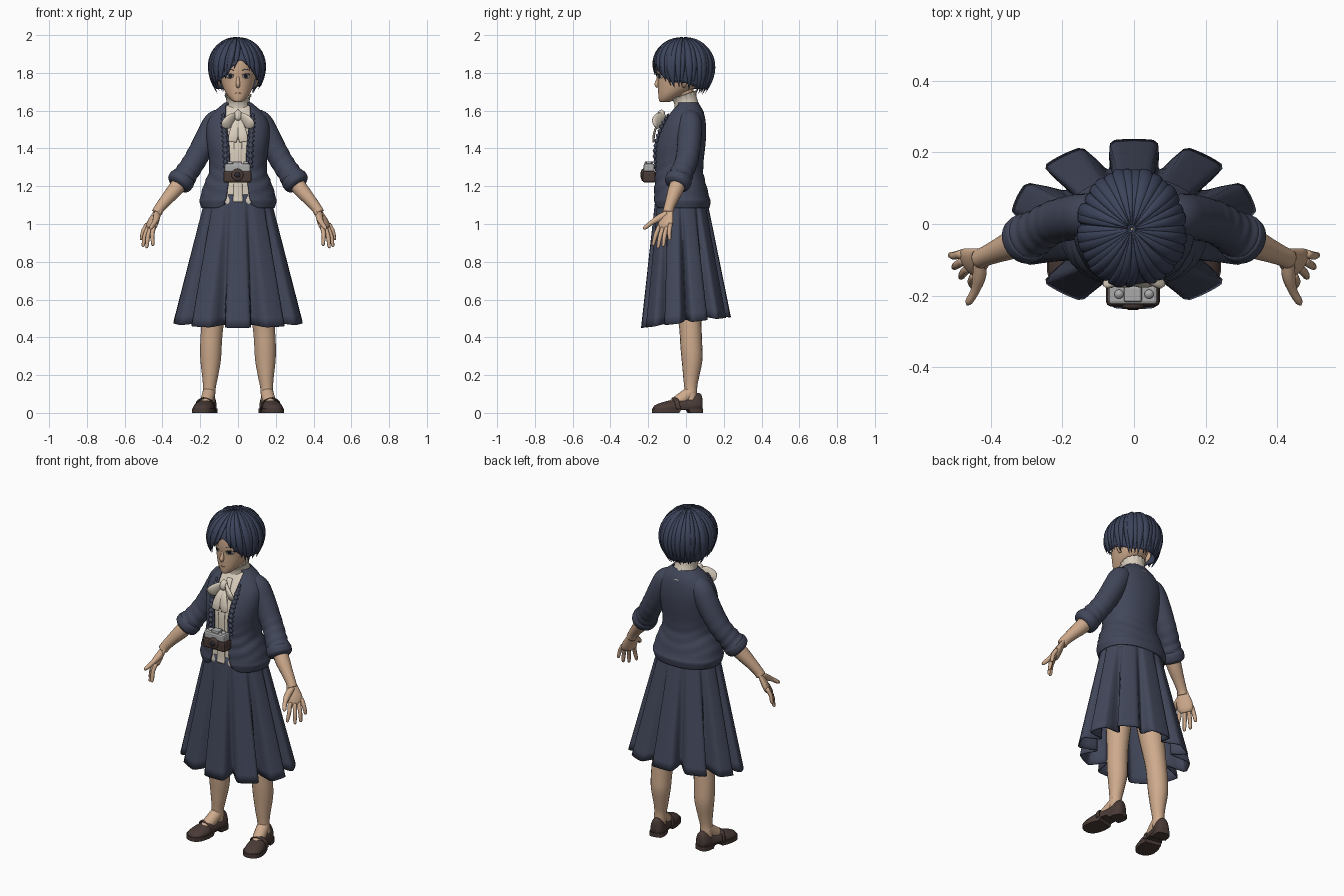
import bpy, bmesh, math, random
from mathutils import Vector
from mathutils.bvhtree import BVHTree

if "Cube" in bpy.data.objects:
    bpy.data.objects.remove(bpy.data.objects["Cube"])

random.seed(4)
PI = math.pi


def material(name, r, g, b):
    m = bpy.data.materials.new(name)
    m.diffuse_color = (r, g, b, 1)
    m.use_nodes = True
    m.node_tree.nodes["Principled BSDF"].inputs["Base Color"].default_value = m.diffuse_color
    return m


NAVY = material("navy cloth", .054, .063, .102)
HAIR = material("blue black hair", .046, .058, .105)
SKIN = material("skin", .62, .405, .265)
CREAM = material("cream cloth", .70, .62, .51)
BROWN = material("brown leather", .068, .044, .038)
DARK = material("dark", .025, .022, .03)
SILVER = material("silver metal", .40, .40, .40)
WHITE = material("eye white", .75, .74, .72)
LIP = material("lip", .42, .2, .15)


def finish(name, bm, mat, smooth=True, mirror=False, solid=0):
    bmesh.ops.recalc_face_normals(bm, faces=bm.faces)
    me = bpy.data.meshes.new(name)
    bm.to_mesh(me)
    bm.free()
    me.materials.append(mat)
    if smooth:
        me.shade_smooth()
    ob = bpy.data.objects.new(name, me)
    bpy.context.collection.objects.link(ob)
    if solid:
        mod = ob.modifiers.new("thickness", 'SOLIDIFY')
        mod.thickness, mod.offset = solid, 0
    if mirror:
        mod = ob.modifiers.new("mirror", 'MIRROR')
        mod.use_mirror_merge = False
    return ob


def grid(name, f, nu, nv, mat, closed=True, caps=True, bm=None, **kw):
    """Surface f(u, v); u runs around, v runs along. A given bm is only added to."""
    own = bm is None
    bm = bm or bmesh.new()
    rows = [[bm.verts.new(f(i / (nu if closed else nu - 1), j / (nv - 1))) for i in range(nu)]
            for j in range(nv)]
    for a, b in zip(rows, rows[1:]):
        for i in range(nu if closed else nu - 1):
            k = (i + 1) % nu
            bm.faces.new((a[i], a[k], b[k], b[i]))
    if closed and caps:
        bm.faces.new(rows[0])
        bm.faces.new(rows[-1])
    return finish(name, bm, mat, **kw) if own else None


def spline(rows, t):
    """Catmull-Rom through the rows of numbers."""
    n = len(rows) - 1
    x = min(max(t, 0), 1) * n
    i = min(int(x), n - 1)
    x -= i
    p = [rows[min(max(i + k, 0), n)] for k in (-1, 0, 1, 2)]
    return [.5 * (2 * b + (c - a) * x + (2 * a - 5 * b + 4 * c - d) * x * x
                  + (3 * b - a - 3 * c + d) * x ** 3) for a, b, c, d in zip(*p)]


def loft(name, rows, mat, side=(0, 1, 0), flat=1, sides=14, steps=14, ripple=None, **kw):
    """Tube through rows (x, y, z, radius); flat scales the second radius."""
    def f(u, v):
        r = spline(rows, v)
        t = (Vector(spline(rows, v + .02)[:3]) - Vector(spline(rows, v - .02)[:3])).normalized()
        s = Vector(side)
        s = (s - t * s.dot(t)).normalized()
        a = 2 * PI * u
        k = max(r[3], .001) * (1 + (ripple(u, v) if ripple else 0))
        return Vector(r[:3]) + s * k * math.cos(a) + t.cross(s) * k * flat * math.sin(a)
    return grid(name, f, sides, steps, mat, **kw)


def body_ring(rows, v, a, power=1.0):
    """Point on a horizontal oval from rows (z, half width, front y, back y); a = 0 is the front."""
    z, w, yf, yb = spline(rows, v)[:4]
    sx, cy = math.sin(a), math.cos(a)
    return Vector((w * math.copysign(abs(sx) ** power, sx),
                   (yf + yb) / 2 - (yb - yf) / 2 * math.copysign(abs(cy) ** power, cy), z))


# Skirt with ten box pleats
def skirt(u, v):
    a = 2 * PI * u
    p = abs((u * 10 + .5) % 1 - .5) * 2
    g = min(max((p - .55) / .4, 0), 1)
    g = g * g * (3 - 2 * g)
    k = 1 - .33 * g * v ** .8
    hem = .478 - .028 * math.cos(a) + .015 * g
    return Vector((math.sin(a) * k * (.168 + .175 * v),
                   -.027 * (1 - v) - math.cos(a) * k * (.13 + .105 * v), 1.155 + (hem - 1.155) * v))


grid("skirt", skirt, 160, 16, NAVY, caps=False, solid=.006)

# Torso: blouse underneath, open cardigan on top
torso = [(1.085, .19, -.165, .12), (1.12, .2, -.172, .127), (1.14, .196, -.17, .12),
         (1.2, .18, -.168, .105), (1.27, .152, -.165, .088), (1.34, .15, -.165, .09),
         (1.41, .158, -.162, .098), (1.48, .165, -.142, .103), (1.54, .158, -.115, .1),
         (1.59, .125, -.085, .09), (1.62, .092, -.065, .075), (1.64, .068, -.05, .062)]
inner = [(z, w - .012, yf + .012, yb - .012) for z, w, yf, yb in torso]
grid("blouse", lambda u, v: body_ring(inner, v, 2 * PI * u, .9), 48, 30, CREAM)


def cardigan(u, v):
    half = .05 + .012 * math.cos(v * 7)
    a0 = math.asin(half / spline(torso, v)[1]) if v < .95 else .75
    p = body_ring(torso, v, a0 + (2 * PI - 2 * a0) * u, .9)
    edge = max(0, 1 - min(u, 1 - u) / .06)
    p.z += .022 * edge ** 2 * max(0, 1 - v * 9)
    fold = math.sin(p.z * 105 + 3 * math.cos(4 * PI * u)) * math.exp(-((p.z - 1.24) / .07) ** 2)
    p.x *= 1 + .018 * fold
    p.y *= 1 + .025 * fold
    return p


grid("cardigan", cardigan, 72, 54, NAVY, closed=False, solid=.008)
loft("cardigan_frill", [(.068, -.162, 1.3, .008), (.066, -.165, 1.38, .012), (.07, -.15, 1.46, .012),
                        (.076, -.122, 1.53, .012), (.078, -.09, 1.585, .006)], NAVY, side=(1, 0, 0), flat=.7,
     sides=8, steps=60, ripple=lambda u, v: .45 * math.sin(v * 75), mirror=True)
grid("blouse_placket", lambda u, v: body_ring(inner, .08 + .75 * v, (u - .5) * .22, .9) + Vector((0, -.004, 0)),
     5, 24, CREAM, closed=False, solid=.004)

# Sleeves with folds and rolled cuffs
loft("sleeve", [(.06, .015, 1.568, .045), (.115, .02, 1.54, .062), (.153, .02, 1.475, .064),
                (.192, .014, 1.4, .062), (.232, .002, 1.33, .06), (.268, -.02, 1.275, .061),
                (.298, -.038, 1.232, .066), (.316, -.05, 1.206, .058)], NAVY, sides=24, steps=50, mirror=True,
     ripple=lambda u, v: .055 * math.sin(v * 62 + 1.5 * math.sin(2 * PI * u)) * max(0, v - .35) * 1.6)
loft("sleeve_cuff", [(.288, -.032, 1.25, .058), (.294, -.036, 1.24, .07), (.312, -.047, 1.214, .068),
                     (.32, -.052, 1.203, .054)], NAVY, sides=24, mirror=True)

# Forearms and hands
loft("forearm", [(.28, -.025, 1.25, .044), (.335, -.055, 1.18, .041), (.38, -.075, 1.128, .033),
                 (.415, -.09, 1.085, .028), (.43, -.097, 1.06, .028)], SKIN, mirror=True)
across = (.035, .06, .015)
loft("palm", [(.415, -.09, 1.09, .024), (.43, -.097, 1.055, .034), (.448, -.106, 1.015, .045),
              (.46, -.11, .985, .044), (.466, -.112, .968, .03)], SKIN, side=across, flat=.42, mirror=True)
fingers = {"index": ((.445, -.14, .99), (.452, -.176, .885)), "middle": ((.46, -.12, .985), (.485, -.15, .872)),
           "ring": ((.473, -.1, .985), (.505, -.122, .88)), "little": ((.48, -.082, 1.0), (.515, -.088, .915))}
for nm, (a, b) in fingers.items():
    a, b = Vector(a), Vector(b)
    bend = Vector((.006, -.004, 0))
    loft(nm + "_finger", [(*a, .012), (*(a.lerp(b, .45) + bend), .0115), (*a.lerp(b, .85), .0095),
                          (*a.lerp(b, .97), .007), (*b, .002)], SKIN, sides=8, steps=10, mirror=True)
loft("thumb", [(.43, -.1, 1.055, .018), (.432, -.145, 1.03, .019), (.443, -.185, 1.005, .013),
               (.46, -.215, .982, .011), (.466, -.226, .974, .003)], SKIN, side=(1, 0, 0), sides=10, mirror=True)

# Legs and insteps
loft("leg", [(.095, 0, .98, .085), (.11, .005, .7, .075), (.135, .022, .47, .06), (.143, .028, .36, .058),
             (.145, .032, .28, .055), (.148, .027, .19, .042), (.152, .025, .13, .034), (.155, .027, .06, .034)],
     SKIN, sides=18, steps=30, mirror=True)
loft("instep", [(.153, .035, .12, .032), (.158, .0, .09, .035), (.168, -.045, .058, .034), (.175, -.08, .04, .025)],
     SKIN, side=(1, 0, 0), mirror=True)

# Shoes, toed out: rows (y, half width, top z)
shoe = [(.088, .012, .07), (.08, .032, .1), (.05, .041, .105), (.01, .04, .082), (-.04, .045, .074),
        (-.09, .054, .066), (-.14, .05, .052), (-.168, .032, .04), (-.178, .008, .028)]


def place_shoe(x, y, z):
    c, s = math.cos(.2), math.sin(.2)
    return Vector((.163 + x * c - y * s, x * s + y * c, z))


def shoe_upper(u, v):
    y, w, top = spline(shoe, v)
    a = 2 * PI * u
    h = math.sin(a)
    return place_shoe(w * math.cos(a), y, .016 + (top - .016) * max(h, 0) ** .8)


def shoe_sole(u, v):
    y, w, top = spline(shoe, v)
    arch = .018 if -.045 < y < .012 else 0
    x, z = [(-1, arch), (1, arch), (1, .024), (-1, .024)][round(u * 4)]
    return place_shoe(x * (w + .003), y * 1.015, z)


grid("shoe", shoe_upper, 24, 28, BROWN, mirror=True)
grid("shoe_sole", shoe_sole, 4, 40, BROWN, mirror=True, smooth=False)
loft("shoe_strap", [(.127, -.055, .02, .012), (.135, -.06, .058, .013), (.176, -.062, .078, .014),
                    (.215, -.048, .06, .013), (.224, -.04, .02, .012)], BROWN, flat=.4, mirror=True)

# Neck, frilled collar and ribbon bow
loft("neck", [(0, .01, 1.58, .05), (0, .0, 1.66, .045), (0, -.01, 1.74, .048)], SKIN)
loft("collar", [(0, .01, 1.58, .085), (0, .006, 1.615, .066), (0, -.002, 1.65, .06), (0, -.008, 1.672, .063),
                (0, -.012, 1.684, .068)], CREAM, sides=64, caps=False, solid=.004,
     ripple=lambda u, v: .06 * v ** 4 * math.sin(u * 2 * PI * 16))
for side in (-1, 1):
    nm = "left" if side < 0 else "right"
    loft("bow_loop_" + nm, [(0, -.112, 1.578, .012), (side * .03, -.142, 1.56, .03), (side * .06, -.158, 1.53, .035),
                            (side * .076, -.158, 1.51, .012)], CREAM, side=(0, -.3, 1), flat=.4, mirror=False)
    loft("bow_tail_" + nm, [(0, -.118, 1.575, .01), (side * .014, -.155, 1.52, .02), (side * .024, -.17, 1.47, .026),
                            (side * .03, -.172, 1.435, .022)], CREAM, side=(1, 0, 0), flat=.25)
loft("bow_knot", [(0, -.12, 1.6, .01), (0, -.13, 1.585, .02), (0, -.138, 1.562, .019), (0, -.138, 1.548, .008)], CREAM)


# Camera in a leather half case
def box(name, loc, size, mat, bevel=.006):
    bm = bmesh.new()
    bmesh.ops.create_cube(bm, size=1)
    for v in bm.verts:
        v.co = Vector(loc) + Vector([a * b for a, b in zip(v.co, size)])
    ob = finish(name, bm, mat, smooth=False)
    mod = ob.modifiers.new("bevel", 'BEVEL')
    mod.width, mod.segments = bevel, 2


box("camera_case", (-.003, -.195, 1.25), (.15, .07, .062), BROWN, .012)
box("camera_body", (-.003, -.196, 1.297), (.138, .058, .045), SILVER, .01)
box("camera_viewfinder", (-.003, -.196, 1.32), (.05, .045, .022), SILVER)
loft("camera_dial", [(.042, -.196, 1.31, .013), (.042, -.196, 1.33, .013)], SILVER, steps=3, mirror=True)
loft("camera_lens_cover", [(-.003, -.215, 1.26, .034), (-.003, -.232, 1.26, .031), (-.003, -.237, 1.26, .022)],
     BROWN, side=(1, 0, 0), sides=20)
loft("camera_lens", [(-.003, -.23, 1.26, .016), (-.003, -.24, 1.26, .015)], DARK, side=(1, 0, 0), steps=3)

# Head
skull = [(1.645, .012, -.132, -.1), (1.652, .03, -.142, -.07), (1.68, .056, -.146, -.02), (1.72, .078, -.148, .045),
         (1.77, .093, -.149, .085), (1.82, .1, -.154, .105), (1.88, .1, -.148, .108), (1.93, .08, -.12, .09),
         (1.96, .03, -.06, .04)]
head = grid("head", lambda u, v: body_ring(skull, v, 2 * PI * u), 40, 32, SKIN)
loft("nose", [(0, -.142, 1.79, .005), (0, -.15, 1.76, .009), (0, -.155, 1.738, .012), (0, -.148, 1.724, .007)], SKIN)
loft("ear", [(.088, -.012, 1.725, .008), (.1, -.008, 1.745, .016), (.104, -.002, 1.77, .02), (.1, .0, 1.79, .01)],
     SKIN, flat=.4, mirror=True)
bm = bmesh.new()
bm.from_mesh(head.data)
tree = BVHTree.FromBMesh(bm)
bm.free()


def decal(name, cx, cz, w, h, mat, lift, bend=0, mirror=True):
    """Thin oval lying on the face."""
    def f(u, v):
        a, r = 2 * PI * u, .05 + .95 * v
        x = cx + w * r * math.cos(a)
        z = cz + h * r * math.sin(a) - bend * (r * math.cos(a)) ** 2
        hit = tree.ray_cast(Vector((x, -1, z)), Vector((0, 1, 0)))[0]
        return Vector((x, hit.y - lift, z))
    grid(name, f, 18, 4, mat, mirror=mirror)


decal("eye_white", .043, 1.783, .02, .013, WHITE, .0015)
decal("iris", .041, 1.783, .0095, .0125, HAIR, .0025)
decal("pupil", .041, 1.783, .005, .007, DARK, .0035)
decal("eyelash", .043, 1.795, .023, .003, DARK, .004, .007)
decal("eyebrow", .043, 1.818, .022, .0025, HAIR, .003, .005)
decal("mouth", 0, 1.693, .017, .003, LIP, .0015, .001, False)

# Hair: under cap plus overlapping locks falling from the crown
ends = [(0, 1.862), (.35, 1.818), (.65, 1.768), (1.0, 1.74), (1.5, 1.735), (2.1, 1.705), (PI, 1.7)]


def hair_end(th):
    a = abs((th + PI / 2 - .15 + PI) % (2 * PI) - PI)
    for (a0, z0), (a1, z1) in zip(ends, ends[1:]):
        if a <= a1:
            return z0 + (z1 - z0) * (a - a0) / (a1 - a0)
    return ends[-1][1]


def hair_point(th, s, end, k=1.0):
    quarter, zc, h = .25, 1.83, .158
    total = quarter + zc - end if end < zc else quarter * math.acos((end - zc) / h) / (PI / 2)
    d = total * s
    if d < quarter:
        phi = d / quarter * PI / 2
        f, z = math.sin(phi), zc + h * k * math.cos(phi)
    else:
        z = zc - (d - quarter)
        f = 1 - .24 * ((zc - z) / .13) ** 2
    return Vector((-.006 + .148 * k * f * math.cos(th), -.014 + .163 * k * f * math.sin(th), z)), f


grid("hair_cap", lambda u, v: hair_point(2 * PI * u, .01 + .99 * v, hair_end(2 * PI * u) + .012, .96)[0],
     60, 20, HAIR, caps=False, solid=.006)
N = 34
for i in range(N):
    th = 2 * PI * (i + random.uniform(-.2, .2)) / N
    part = (th + PI / 2 - .15 + PI) % (2 * PI) - PI
    sweep = .22 * math.copysign(1, part) if abs(part) < 1 else random.uniform(-.06, .06)
    end = hair_end(th + sweep) - random.uniform(-.006, .02)
    wide, rows = random.uniform(.017, .024), []
    k = random.uniform(.975, 1.01)
    for j in range(11):
        s = .03 + .97 * j / 10
        p, f = hair_point(th + sweep * s * s, s, end, k)
        rows.append((*p, wide * f * (1 - s ** 5 * .95)))
    loft("hair_lock_%02d" % i, rows, HAIR, side=(-math.sin(th), math.cos(th), 0), flat=.5, sides=8, steps=16)
